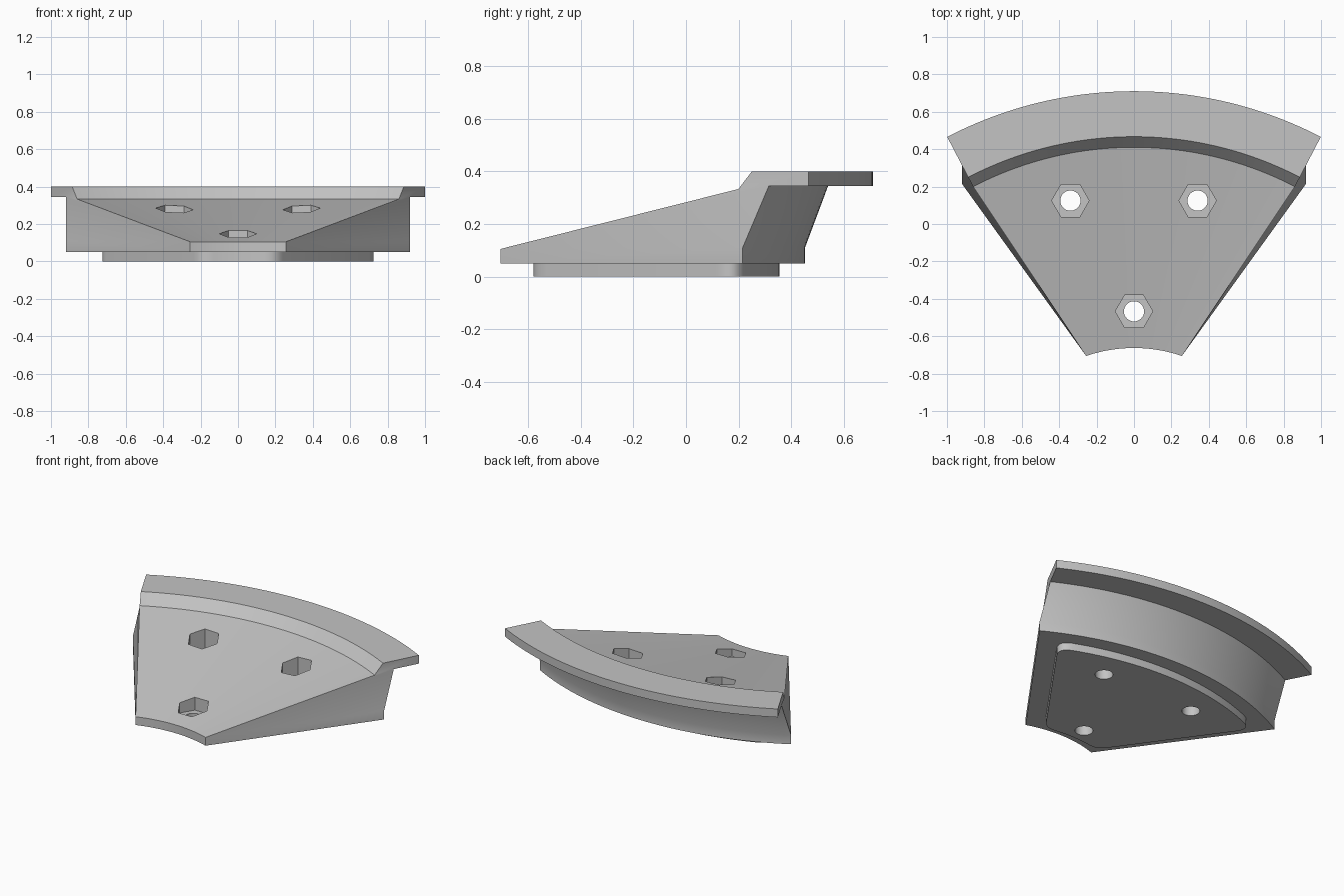
import bpy, bmesh, math
from math import sin, cos, radians
from mathutils import Vector

if "Cube" in bpy.data.objects:
    bpy.data.objects.remove(bpy.data.objects["Cube"])

CY = -1.453          # common centre of every arc
SEGMENTS = 48

grey = bpy.data.materials.new("light grey")
grey.use_nodes = True
grey.diffuse_color = (0.55, 0.55, 0.55, 1)
grey.node_tree.nodes["Principled BSDF"].inputs["Base Color"].default_value = grey.diffuse_color


def polar(r, angle, z=0.0):
    a = radians(angle)
    return Vector((r * sin(a), CY + r * cos(a), z))


def make_object(name, bm):
    bmesh.ops.recalc_face_normals(bm, faces=bm.faces)
    mesh = bpy.data.meshes.new(name)
    bm.to_mesh(mesh)
    bm.free()
    mesh.materials.append(grey)
    obj = bpy.data.objects.new(name, mesh)
    bpy.context.collection.objects.link(obj)
    return obj


def prism(name, outline, z0, z1):
    bm = bmesh.new()
    low = bm.faces.new([bm.verts.new((p[0], p[1], z0)) for p in outline])
    top = bmesh.ops.extrude_face_region(bm, geom=[low])["geom"]
    bmesh.ops.translate(bm, vec=(0, 0, z1 - z0),
                        verts=[v for v in top if isinstance(v, bmesh.types.BMVert)])
    return make_object(name, bm)


def ring(x, y, radius, sides):
    return [(x + radius * cos(math.tau * i / sides), y + radius * sin(math.tau * i / sides))
            for i in range(sides)]


def cut(obj, cutter):
    mod = obj.modifiers.new("cut", "BOOLEAN")
    mod.operation = "DIFFERENCE"
    mod.solver = "EXACT"
    mod.object = cutter
    bpy.context.view_layer.objects.active = obj
    bpy.ops.object.modifier_apply(modifier=mod.name)


# Wedge body with overhanging rim: one section (radius, half angle, z) swept along the arc
section = [
    (0.79, 18.9, 0.05), (0.79, 18.9, 0.105),       # front edge
    (1.863, 27.5, 0.333), (1.92, 27.5, 0.40),      # rim slope
    (2.163, 27.5, 0.40), (2.163, 27.5, 0.345),     # rim lip
    (1.993, 27.5, 0.345), (1.905, 28.88, 0.11),    # back
    (1.905, 28.88, 0.05),
]
bm = bmesh.new()
rows = []
for i in range(SEGMENTS + 1):
    u = 2 * i / SEGMENTS - 1
    rows.append([bm.verts.new(polar(r, a * u, z)) for r, a, z in section])
n = len(section)
for a, b in zip(rows, rows[1:]):
    for j in range(n):
        k = (j + 1) % n
        bm.faces.new((a[j], a[k], b[k], b[j]))
for end in (rows[0], rows[-1]):
    for loop in ((0, 1, 7, 8), (1, 2, 6, 7), (2, 3, 4, 5, 6)):
        bm.faces.new([end[j] for j in loop])
body = make_object("wedge_body", bm)


# Base plate: smaller wedge with rounded corners
def rounded(before, corner, after, steps=8):
    return [before * (1 - t) ** 2 + corner * 2 * t * (1 - t) + after * t * t
            for t in (i / steps for i in range(steps + 1))]


INNER, OUTER = 0.885, 1.808
front_corner, back_corner = polar(INNER, 13.0), polar(OUTER, 24.7)
side = (back_corner - front_corner).normalized()
front_stop = 13.0 - math.degrees(0.07 / INNER)
back_stop = 24.7 - math.degrees(0.09 / OUTER)
half = [polar(INNER, front_stop * i / 8) for i in range(8)]
half += rounded(polar(INNER, front_stop), front_corner, front_corner + side * 0.07)
half += rounded(back_corner - side * 0.09, back_corner, polar(OUTER, back_stop))
half += [polar(OUTER, back_stop * (1 - i / 16)) for i in range(1, 17)]
mirrored = [Vector((-p.x, p.y, 0)) for p in reversed(half[1:-1])]
plate = prism("base_plate", half + mirrored, 0.0, 0.05)

# Bolt holes with hexagonal nut pockets
for x, y in ((0, -0.467), (-0.34, 0.125), (0.34, 0.125)):
    pocket = prism("pocket_cutter", ring(x, y, 0.1, 6), 0.08, 0.6)
    hole = prism("hole_cutter", ring(x, y, 0.054, 32), -0.1, 0.6)
    cut(body, pocket)
    cut(body, hole)
    cut(plate, hole)
    for cutter in (pocket, hole):
        bpy.data.objects.remove(cutter)

# Smooth the curved walls, keep the edges crisp
bpy.ops.object.select_all(action="DESELECT")
for obj in (body, plate):
    obj.select_set(True)
bpy.context.view_layer.objects.active = body
bpy.ops.object.shade_smooth_by_angle(angle=radians(30))
